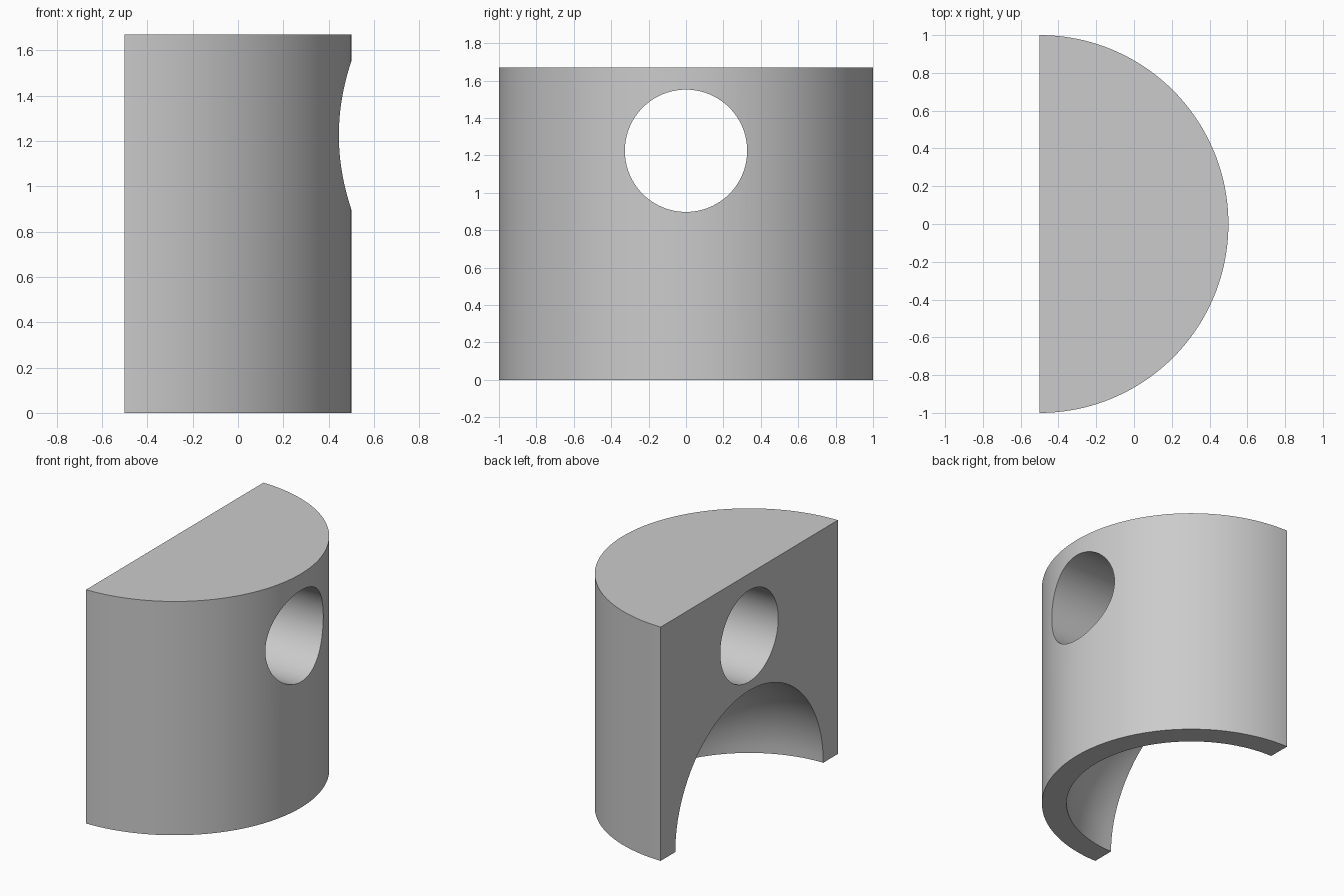
import bpy
import bmesh
from math import cos, sin, pi, radians
from mathutils import Matrix

cube = bpy.data.objects.get("Cube")
if cube:
    bpy.data.objects.remove(cube, do_unlink=True)

FLAT_X = -0.5      # plane of the flat side and axis of the round side
HEIGHT = 1.67
DOME_RADIUS = 0.835
HOLE_RADIUS = 0.327
HOLE_Z = 1.225
SEGMENTS = 96

grey = bpy.data.materials.new("light grey")
grey.use_nodes = True
colour = (0.6, 0.6, 0.6, 1)
grey.diffuse_color = colour
grey.node_tree.nodes["Principled BSDF"].inputs["Base Color"].default_value = colour


def make_object(name, bm):
    mesh = bpy.data.meshes.new(name)
    bmesh.ops.recalc_face_normals(bm, faces=bm.faces)
    bm.to_mesh(mesh)
    bm.free()
    obj = bpy.data.objects.new(name, mesh)
    obj.data.materials.append(grey)
    bpy.context.collection.objects.link(obj)
    return obj


# Half-round block: semicircle profile extruded upward
bm = bmesh.new()
angles = [-pi / 2 + pi * i / SEGMENTS for i in range(SEGMENTS + 1)]
profile = bm.faces.new([bm.verts.new((FLAT_X + cos(a), sin(a), 0)) for a in angles])
top = bmesh.ops.extrude_face_region(bm, geom=[profile])["geom"]
bmesh.ops.translate(bm, vec=(0, 0, HEIGHT),
                    verts=[v for v in top if isinstance(v, bmesh.types.BMVert)])
block = make_object("half_round_block", bm)

# Spherical hollow under the block
bm = bmesh.new()
bmesh.ops.create_uvsphere(bm, u_segments=SEGMENTS, v_segments=SEGMENTS // 2,
                          radius=DOME_RADIUS,
                          matrix=Matrix.Translation((FLAT_X, 0, 0)))
dome_cutter = make_object("dome_cutter", bm)

# Round hole running straight through from the flat side
bm = bmesh.new()
bmesh.ops.create_cone(bm, cap_ends=True, segments=SEGMENTS, depth=3,
                      radius1=HOLE_RADIUS, radius2=HOLE_RADIUS,
                      matrix=Matrix.Translation((0, 0, HOLE_Z)) @ Matrix.Rotation(pi / 2, 4, "Y"))
hole_cutter = make_object("hole_cutter", bm)

# Cut both hollows, then discard the cutters
bpy.ops.object.select_all(action="DESELECT")
bpy.context.view_layer.objects.active = block
block.select_set(True)
for cutter in (dome_cutter, hole_cutter):
    cutter.hide_render = True
    cut = block.modifiers.new(cutter.name, "BOOLEAN")
    cut.operation = "DIFFERENCE"
    cut.solver = "EXACT"
    cut.object = cutter
    bpy.ops.object.modifier_apply(modifier=cut.name)
    bpy.data.objects.remove(cutter, do_unlink=True)

bpy.ops.object.shade_smooth_by_angle(angle=radians(30))
